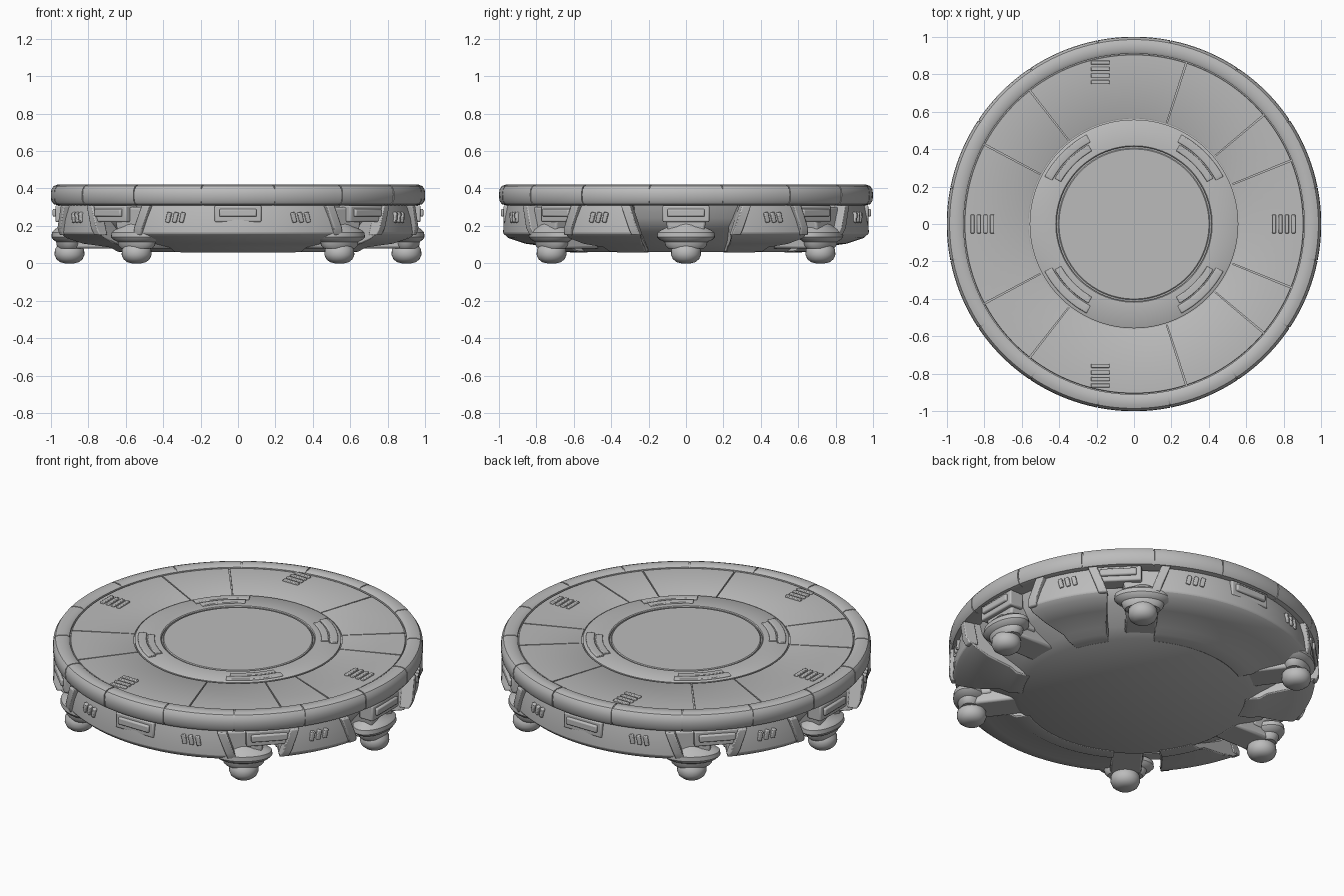
import bpy, bmesh, math
from mathutils import Matrix, Vector

if "Cube" in bpy.data.objects:
    bpy.data.objects.remove(bpy.data.objects["Cube"])

grey = bpy.data.materials.new("plain grey")
grey.diffuse_color = (0.5, 0.5, 0.5, 1)
grey.use_nodes = True
grey.node_tree.nodes["Principled BSDF"].inputs["Base Color"].default_value = grey.diffuse_color


def finish(name, bm, bevel=0.0, angle=35):
    """Turn a bmesh into a named, shaded object."""
    bmesh.ops.remove_doubles(bm, verts=bm.verts, dist=1e-5)
    bmesh.ops.recalc_face_normals(bm, faces=bm.faces)
    me = bpy.data.meshes.new(name)
    bm.to_mesh(me)
    bm.free()
    me.materials.append(grey)
    ob = bpy.data.objects.new(name, me)
    bpy.context.collection.objects.link(ob)
    if bevel:
        m = ob.modifiers.new("soft_edges", 'BEVEL')
        m.width, m.segments, m.limit_method = bevel, 2, 'ANGLE'
        m.angle_limit = math.radians(30)
    bpy.ops.object.select_all(action='DESELECT')
    ob.select_set(True)
    bpy.context.view_layer.objects.active = ob
    bpy.ops.object.shade_smooth_by_angle(angle=math.radians(angle))
    return ob


def sector(bm, prof, a0, a1, flare=0.0):
    """Sweep a closed (r, z, t) profile from a0 to a1 degrees; t * flare widens the ends."""
    n = max(2, round((a1 - a0) / 2.5))
    mid, half = (a0 + a1) / 2, (a1 - a0) / 2
    rings = []
    for i in range(n + 1):
        s = 2 * i / n - 1
        ring = []
        for r, z, *t in prof:
            a = math.radians(mid + s * (half + flare * (t[0] if t else 0)))
            ring.append(bm.verts.new((r * math.cos(a), r * math.sin(a), z)))
        rings.append(ring)
    for p, q in zip(rings, rings[1:]):
        for j in range(len(prof)):
            k = (j + 1) % len(prof)
            bm.faces.new((p[j], p[k], q[k], q[j]))
    bm.faces.new(rings[0])
    bm.faces.new(rings[-1][::-1])


def lathe(bm, prof, mat=Matrix(), n=64):
    """Revolve an open (r, z) profile that starts and ends on the axis."""
    rings = []
    for r, z in prof:
        rings.append([bm.verts.new(mat @ Vector((r * math.cos(2 * math.pi * i / n),
                                                  r * math.sin(2 * math.pi * i / n), z)))
                      for i in range(n if r > 0 else 1)])
    for p, q in zip(rings, rings[1:]):
        for i in range(n):
            k = (i + 1) % n
            if len(p) == 1:
                bm.faces.new((p[0], q[i], q[k]))
            elif len(q) == 1:
                bm.faces.new((p[i], p[k], q[0]))
            else:
                bm.faces.new((p[i], p[k], q[k], q[i]))


def radial(az, r, z):
    """Frame at an azimuth: local x points outward, y runs around the hull."""
    return Matrix.Rotation(math.radians(az), 4, 'Z') @ Matrix.Translation((r, 0, z))


def box(bm, mat, size):
    bmesh.ops.create_cube(bm, size=1, matrix=mat @ Matrix.Diagonal((*size, 1)))


# Inner hull: flat belly, recessed walls and a closed top under the deck
bm = bmesh.new()
lathe(bm, [(0, .06), (.62, .06), (.68, .10), (.82, .17), (.88, .24), (.9, .32),
           (.93, .396), (0, .396)], n=96)
finish("inner_hull", bm)

# Rim: sixteen rounded segments with narrow seams
rim = [(.91, .39), (.91, .41), (.925, .42), (.965, .42), (.985, .413), (.997, .395),
       (1.0, .37), (.998, .335), (.985, .316), (.96, .31), (.88, .31), (.88, .39)]
bm = bmesh.new()
for i in range(16):
    a = 11.25 + 22.5 * i
    sector(bm, rim, a + .2, a + 22.3)
finish("rim_segments", bm)
bm = bmesh.new()
sector(bm, [(r - .006 if r > .95 else r, z - .004 if z > .4 else z) for r, z in rim], 0, 180)
sector(bm, [(r - .006 if r > .95 else r, z - .004 if z > .4 else z) for r, z in rim], 180, 360)
finish("rim_core", bm)

# Deck: outer plates separated by radial seams, then a ring and a centre disc
seams = [-40, -22, 22, 40, 72, 128, 152, 208, 232, 288, 320]
bm = bmesh.new()
for a, b in zip(seams, seams[1:]):
    sector(bm, [(.563, .39), (.563, .403), (.568, .406), (.903, .406), (.907, .39)],
           a + .25, b - .25)
finish("deck_plates", bm)
bm = bmesh.new()
for a in (0, 180):
    sector(bm, [(.413, .39), (.413, .406), (.418, .410), (.551, .410), (.557, .406), (.557, .39)],
           a, a + 180)
finish("deck_ring", bm)
bm = bmesh.new()
lathe(bm, [(0, .39), (.405, .39), (.405, .404), (.40, .408), (0, .408)], n=96)
finish("centre_disc", bm)

# Curved grips on the deck ring
bm = bmesh.new()
for q in range(4):
    c = 45 + 90 * q
    sector(bm, [(.495, .40), (.495, .416), (.50, .419), (.535, .419), (.54, .416), (.54, .40)],
           c - 17, c + 17)
    sector(bm, [(.45, .40), (.45, .414), (.455, .417), (.488, .417), (.491, .40)],
           c - 15, c + 15)
finish("deck_grips", bm, .003)

# Deck vents: groups of raised bars
bm = bmesh.new()
for s in (-1, 1):
    for i in range(4):
        o = (i - 1.5) * .035
        box(bm, Matrix.Translation((s * .81 + o - .01 * (s > 0), 0, .407)), (.022, .10, .018))
        box(bm, Matrix.Translation((-.18, s * .81 + o, .407)), (.10, .022, .018))
finish("deck_vents", bm, .004)

# Skirt panels between the leg bays, with raised ribs along their ends
skirt = [(.60, .058, -.3), (.68, .062, -.2), (.72, .085, 0), (.86, .105, .6), (.95, .135, 1),
         (.978, .16, 1), (.975, .24, .5), (.96, .315, 0), (.60, .315, -.3)]
spans = [(18, 38), (59, 121), (142, 162), (198, 218), (239, 301), (322, 342)]
bm = bmesh.new()
ribs = bmesh.new()
for a, b in spans:
    sector(bm, skirt, a, b, 3.5)
    for lo, s in ((a, -1), (b, 1)):
        # each rib leans with the slanted panel end
        prof = [(.93, .15, 0), (.985, .15, 0), (1.0, .19, 0), (.995, .31, 0), (.93, .31, 0)]
        a0, a1 = sorted((lo + s * .3, lo - s * 2.6))
        start = len(ribs.verts)
        sector(ribs, prof, a0, a1)
        ribs.verts.ensure_lookup_table()
        for v in list(ribs.verts)[start:]:
            turn = math.radians(s * 3.3 * min(1, (.31 - v.co.z) / .15))
            v.co = Matrix.Rotation(turn, 3, 'Z') @ v.co
finish("skirt_panels", bm, .006)
finish("skirt_ribs", ribs, .006)

# Skirt vents: three slanted bars in each group
bm = bmesh.new()
for az, lean in ((28.5, 1), (70, -1), (110, 1), (151.5, -1),
                 (208.5, 1), (250, -1), (290, 1), (331.5, -1)):
    for i in (-1, 0, 1):
        box(bm, radial(az + i * 2.3, .972, .245) @ Matrix.Rotation(.22 * lean, 4, 'X'),
            (.03, .024, .055))
finish("skirt_vents", bm, .005)

# Marker plates around the hull, each on a shallow backing block
bm = bmesh.new()
back = bmesh.new()
for i in range(8):
    box(bm, radial(45 * i, .965, .27), (.05, .20, .042))
    box(back, radial(45 * i, .93, .265), (.09, .25, .09))
finish("marker_plates", bm, .008)
finish("marker_backings", back, .008)

# Legs: tapered bracket, wide oval socket, collar and a rounded foot
brackets, sockets, feet = bmesh.new(), bmesh.new(), bmesh.new()
for az in (0, 53, 127, 180, 233, 307):
    m = radial(az, .90, 0)
    start = len(brackets.verts)
    box(brackets, radial(az, .86, .215), (.18, .24, .17))
    for v in list(brackets.verts)[start:]:
        if v.co.z < .2:
            out = Vector((math.cos(math.radians(az)), math.sin(math.radians(az)), 0))
            flat = v.co.dot(out) * out
            side = v.co - flat - Vector((0, 0, v.co.z))
            v.co -= side * .25
    lathe(sockets, [(0, .225), (.07, .22), (.095, .195), (.13, .18), (.152, .165), (.155, .14),
                    (.14, .125), (.115, .115), (.11, .095), (.095, .08), (0, .08)],
          m @ Matrix.Diagonal((.62, 1, 1, 1)), 32)
    lathe(feet, [(0, .10), (.06, .10), (.078, .075), (.08, .045), (.07, .022), (.05, .006),
                 (.025, 0), (0, 0)], m, 28)
    # arm running inward from the socket to the belly
    box(brackets, radial(az, .75, .13), (.24, .17, .10))
finish("leg_brackets", brackets, .012)
finish("leg_sockets", sockets)
finish("feet", feet, angle=50)
